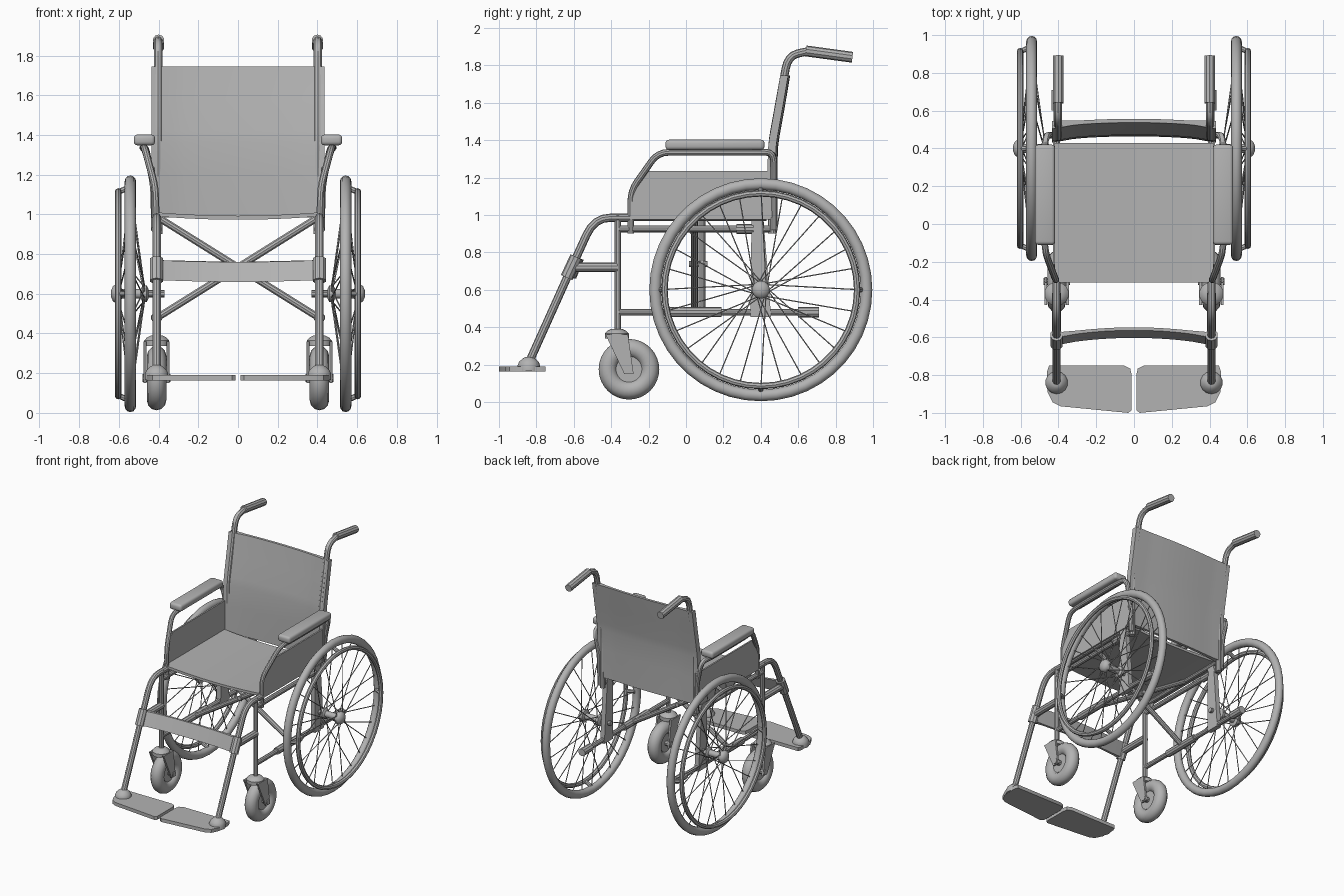
import bpy, bmesh
from math import sin, cos, pi, tau
from mathutils import Vector, Matrix

cube = bpy.data.objects.get("Cube")
if cube:
    bpy.data.objects.remove(cube, do_unlink=True)

grey = bpy.data.materials.new("plain_grey")
grey.use_nodes = True
grey.diffuse_color = (0.45, 0.45, 0.45, 1)
grey.node_tree.nodes["Principled BSDF"].inputs["Base Color"].default_value = (0.45, 0.45, 0.45, 1)

SIDE = 0.41     # x of the side frame tubes


def finish(name, bm, mirror=True):
    """Turn the bmesh into an object, smooth below about 35 degrees, mirrored in x."""
    bmesh.ops.recalc_face_normals(bm, faces=bm.faces[:])
    for f in bm.faces:
        f.smooth = True
    for e in bm.edges:
        e.smooth = e.calc_face_angle(0) < 0.62
    me = bpy.data.meshes.new(name)
    bm.to_mesh(me)
    bm.free()
    me.materials.append(grey)
    ob = bpy.data.objects.new(name, me)
    bpy.context.collection.objects.link(ob)
    if mirror:
        ob.modifiers.new("Mirror", "MIRROR").use_mirror_merge = False


def loft(bm, rings, closed=False):
    """Skin a list of closed point rings, capped unless the rings form a loop."""
    rows = [[bm.verts.new(p) for p in ring] for ring in rings]
    pairs = list(zip(rows, rows[1:])) + ([(rows[-1], rows[0])] if closed else [])
    for a, b in pairs:
        for i in range(len(a)):
            j = (i + 1) % len(a)
            bm.faces.new((a[i], a[j], b[j], b[i]))
    if not closed:
        bm.faces.new(rows[0])
        bm.faces.new(rows[-1])


def rounded(pts, size=0.07, steps=4):
    """Replace the inner corners of a path with short arcs."""
    pts = [Vector(p) for p in pts]
    out = [pts[0]]
    for a, b, c in zip(pts, pts[1:], pts[2:]):
        p = b + (a - b).normalized() * min(size, (a - b).length * 0.45)
        q = b + (c - b).normalized() * min(size, (c - b).length * 0.45)
        for k in range(steps + 1):
            t = k / steps
            out.append(p * (1 - t) ** 2 + b * 2 * t * (1 - t) + q * t * t)
    return out + [pts[-1]]


def sweep(bm, pts, radii, sides=10):
    pts = [Vector(p) for p in pts]
    if not isinstance(radii, (list, tuple)):
        radii = [radii] * len(pts)
    rings = []
    for i, p in enumerate(pts):
        t = (pts[min(i + 1, len(pts) - 1)] - pts[max(i - 1, 0)]).normalized()
        ref = Vector((0, 1, 0)) if abs(t.x) > 0.95 else Vector((1, 0, 0))
        n = t.cross(ref).normalized()
        m = t.cross(n)
        rings.append([p + radii[i] * (n * cos(tau * k / sides) + m * sin(tau * k / sides))
                      for k in range(sides)])
    loft(bm, rings)


def tube(name, pts, radii, sides=10, mirror=True):
    bm = bmesh.new()
    sweep(bm, pts, radii, sides)
    finish(name, bm, mirror)


def side_tube(name, yz, r, x=SIDE, corner=0.07):
    tube(name, rounded([(x, y, z) for y, z in yz], corner), r)


def ring(bm, x, y, z, major, rx, rr, segs=40, sides=10):
    """Torus around the x direction with an elliptical section."""
    loft(bm, [[(x + rx * cos(tau * k / sides),
                y + (major + rr * sin(tau * k / sides)) * cos(tau * s / segs),
                z + (major + rr * sin(tau * k / sides)) * sin(tau * s / segs))
               for k in range(sides)] for s in range(segs)], closed=True)


def box(bm, lo, hi, bevel=0.0):
    lo, hi = Vector(lo), Vector(hi)
    mat = Matrix.Translation((lo + hi) / 2) @ Matrix.Diagonal((hi - lo).to_4d())
    mat[3][3] = 1
    verts = bmesh.ops.create_cube(bm, size=1, matrix=mat)["verts"]
    if bevel:
        edges = list({e for v in verts for e in v.link_edges})
        bmesh.ops.bevel(bm, geom=edges, offset=bevel, segments=3, profile=0.5, affect='EDGES')


def taper(bm, x0, x1, top, bottom):
    """Flat plate in the side plane, each end given as (y0, y1, z)."""
    loft(bm, [[(x0, a, z), (x1, a, z), (x1, b, z), (x0, b, z)] for a, b, z in (top, bottom)])


def sling(name, path, half, bulge, mid, end, sag=0.0):
    """Fabric stretched across the chair, following a (y, z) path."""
    bm = bmesh.new()
    us = [-1 + 2 * k / 16 for k in range(17)]
    rings = []
    for y, z in path:
        def edge(sign):
            return [(half * u, y + bulge * (1 - u * u)
                     + sign * (mid + (end - mid) * u ** 8 * (0.5 if abs(u) == 1 else 1)),
                     z - sag * (1 - u * u)) for u in us]
        rings.append(edge(-1) + edge(1)[::-1])
    loft(bm, rings)
    finish(name, bm, mirror=False)


# Drive wheels
WY, WZ, WX = 0.4, 0.6, 0.542


def at(x, r, a):
    return (x, WY + r * cos(a), WZ + r * sin(a))


bm = bmesh.new()
ring(bm, WX, WY, WZ, 0.565, 0.029, 0.031, 44, 12)
finish("drive_tire", bm)

bm = bmesh.new()
ring(bm, 0.603, WY, WZ, 0.515, 0.017, 0.017, 44, 8)
for k in range(4):
    a = k * pi / 2
    sweep(bm, [at(WX, 0.54, a), at(0.603, 0.512, a)], 0.014, 8)
finish("push_rim", bm)

bm = bmesh.new()
SPOKES = 28
for k in range(SPOKES):
    a = tau * k / SPOKES
    twist = 0.9 if k % 4 < 2 else -0.9
    hub_x = 0.47 if k % 2 else 0.605
    sweep(bm, [at(hub_x, 0.036, a + twist), at(WX, 0.54, a)], 0.0035, 5)
finish("spokes", bm)

bm = bmesh.new()
hub = [(0.45, 0.022), (0.46, 0.042), (0.48, 0.042), (0.49, 0.024), (0.585, 0.024),
       (0.592, 0.048), (0.615, 0.048), (0.63, 0.038), (0.64, 0.015)]
sweep(bm, [(x, WY, WZ) for x, r in hub], [r for x, r in hub], 14)
sweep(bm, [(0.37, WY, WZ), (0.46, WY, WZ)], 0.018)
finish("hub_and_axle", bm)

# Casters and forks
CY, CZ = -0.305, 0.175
bm = bmesh.new()
ring(bm, SIDE, CY, CZ, 0.112, 0.049, 0.05, 32, 12)
sweep(bm, [(SIDE - 0.025, CY, CZ), (SIDE + 0.025, CY, CZ)], 0.085, 20)
sweep(bm, [(SIDE - 0.07, CY, CZ), (SIDE + 0.07, CY, CZ)], 0.02)
finish("caster_wheel", bm)

bm = bmesh.new()
for s in (-1, 1):
    x = SIDE + s * 0.058
    taper(bm, x - 0.007, x + 0.007, (-0.43, -0.31, 0.36), (-0.33, -0.28, 0.15))
sweep(bm, [(SIDE, -0.37, z) for z in (0.338, 0.365, 0.38, 0.39)], [0.064, 0.064, 0.05, 0.03], 14)
finish("caster_fork", bm)

# Side frame
side_tube("front_upright", [(-0.365, 0.37), (-0.365, 1.0)], 0.018)
side_tube("footrest_hanger", [(-0.3, 0.985), (-0.49, 0.985), (-0.62, 0.70), (-0.84, 0.21)], 0.022, corner=0.1)
side_tube("hanger_strut", [(-0.61, 0.72), (-0.365, 0.72)], 0.026)
side_tube("lower_rail", [(-0.365, 0.48), (0.66, 0.48)], 0.018)
side_tube("lower_rail_sleeve", [(-0.11, 0.48), (0.19, 0.48)], 0.027)
side_tube("tipping_cap", [(0.6, 0.48), (0.71, 0.48)], 0.029)
side_tube("upper_rail", [(-0.365, 0.925), (0.45, 0.925)], 0.018)
side_tube("upper_rail_sleeve", [(0.27, 0.925), (0.36, 0.925)], 0.026)
side_tube("seat_rail", [(-0.31, 0.985), (0.43, 0.985)], 0.018, x=0.4)
side_tube("back_post", [(0.46, 0.9), (0.46, 1.38), (0.545, 1.85), (0.66, 1.878), (0.7, 1.872)],
          0.022, x=0.402)
side_tube("hand_grip", [(0.64, 1.877), (0.89, 1.843)], 0.029, x=0.4)
bm = bmesh.new()
taper(bm, 0.392, 0.428, (0.35, 0.415, 0.97), (0.345, 0.455, 0.455))
finish("axle_plate", bm)

# Folding cross brace with its pivot bolt
for name, s, y in (("front_brace", 1, 0.045), ("rear_brace", -1, 0.085)):
    tube(name, [(-0.39 * s, y, 0.49), (0.395 * s, y, 0.98)], 0.019, mirror=False)
tube("brace_pivot", [(0, 0.015, 0.737), (0, 0.115, 0.737)], 0.016, mirror=False)

# Armrests
arm = [(0.412, -0.295, 0.9), (0.415, -0.295, 1.13), (0.47, -0.15, 1.335), (0.478, 0.0, 1.335),
       (0.478, 0.38, 1.335), (0.465, 0.47, 1.335), (0.425, 0.47, 1.15), (0.42, 0.47, 0.92)]
tube("armrest_tube", rounded(arm, 0.06), 0.018)
bm = bmesh.new()
box(bm, (0.418, -0.11, 1.348), (0.525, 0.42, 1.402), 0.018)
finish("armrest_pad", bm)
bm = bmesh.new()
outline = [(-0.3, 0.975), (0.47, 0.975), (0.47, 1.235), (-0.215, 1.235), (-0.3, 1.13)]
loft(bm, [[(x, y, z) for y, z in outline] for x in (0.418, 0.43)])
finish("side_panel", bm)

# Seat, backrest and calf strap
bm = bmesh.new()
us = [-1 + k / 5 for k in range(11)]
section = [(0.42 * u, 0.993 + 0.018 * u * u) for u in us]
section += [(x, z - 0.02) for x, z in section[::-1]]
loft(bm, [[(x, y, z) for x, z in section] for y in (-0.31, 0.43)])
finish("seat", bm, mirror=False)

sling("backrest", [(0.452, 0.985), (0.455, 1.2), (0.46, 1.36), (0.468, 1.42), (0.497, 1.58), (0.525, 1.745)],
      0.435, 0.022, 0.01, 0.032)
sling("calf_strap", [(-0.63, 0.67), (-0.59, 0.77)], 0.42, 0.035, 0.008, 0.02, 0.01)
side_tube("strap_sleeve", [(-0.638, 0.665), (-0.587, 0.775)], 0.034)

# Footplates with domed joints
bm = bmesh.new()
plate = [(0.012, -0.985), (0.03, -1.0), (0.39, -0.965), (0.43, -0.945), (0.457, -0.89),
         (0.46, -0.78), (0.45, -0.75), (0.05, -0.75), (0.02, -0.765), (0.012, -0.8)]
loft(bm, [[(x, y, z) for x, y in plate] for z in (0.163, 0.19)])
finish("footplate", bm)
tube("footplate_joint", [(SIDE, -0.84, z) for z in (0.165, 0.197, 0.215, 0.232, 0.24)],
     [0.06, 0.06, 0.052, 0.034, 0.02], 14)
